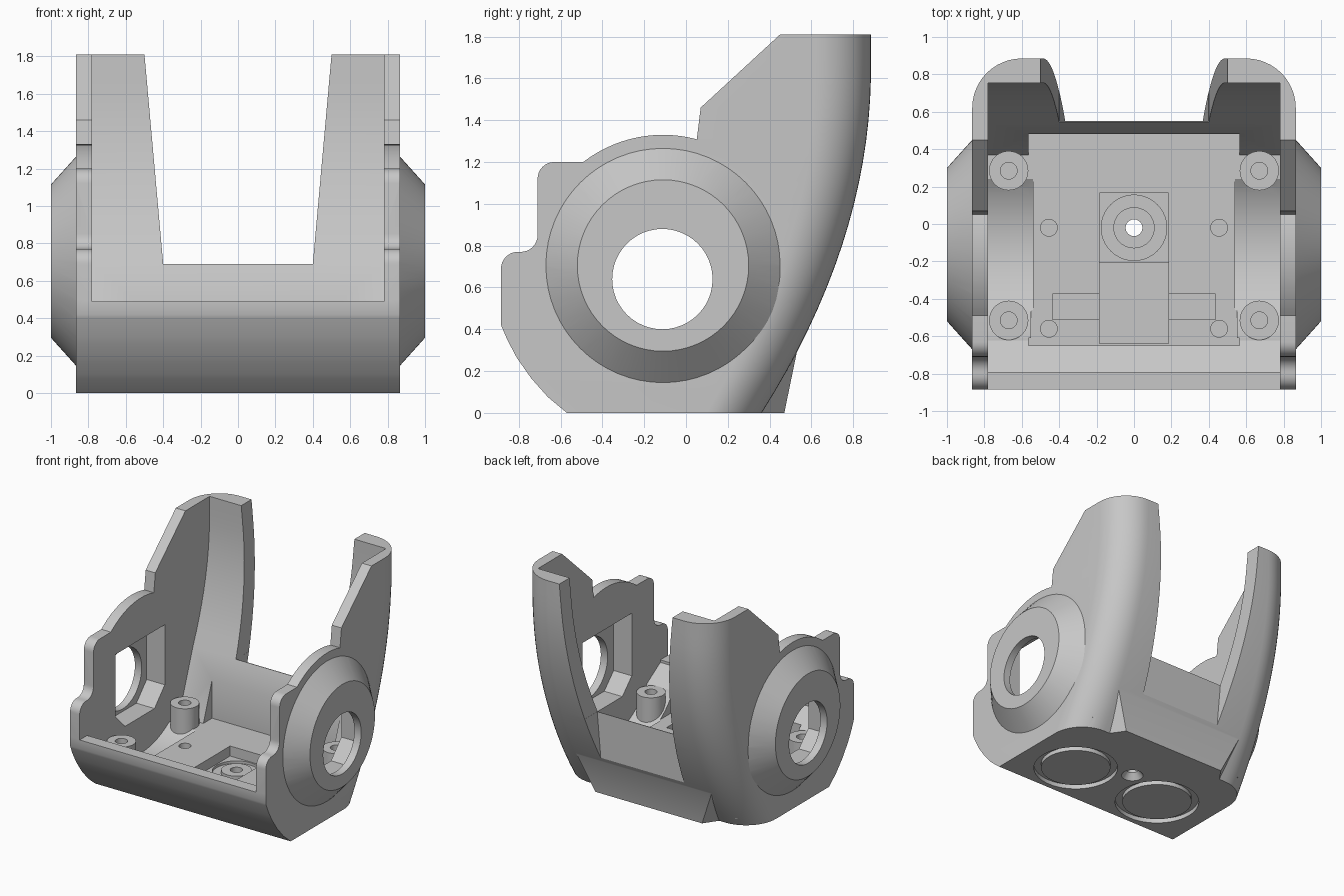
import bpy, bmesh, math
from mathutils import Vector, Matrix

default = bpy.data.objects.get("Cube")
if default:
    bpy.data.objects.remove(default, do_unlink=True)

grey = bpy.data.materials.new("light_grey")
grey.use_nodes = True
grey.diffuse_color = (0.57, 0.57, 0.57, 1)
grey.node_tree.nodes["Principled BSDF"].inputs["Base Color"].default_value = (0.57, 0.57, 0.57, 1)

SIDE, INNER, TOP = 0.865, 0.78, 1.81
HUB_Y, HUB_Z = -0.11, 0.705
FLOOR, SILL = 0.2, 0.365


def finish(name, bm):
    bmesh.ops.recalc_face_normals(bm, faces=bm.faces)
    mesh = bpy.data.meshes.new(name)
    bm.to_mesh(mesh)
    bm.free()
    mesh.materials.append(grey)
    ob = bpy.data.objects.new(name, mesh)
    bpy.context.collection.objects.link(ob)
    return ob


def loft(name, rings):
    bm = bmesh.new()
    loops = [[bm.verts.new(p) for p in ring] for ring in rings]
    n = len(loops[0])
    for a, b in zip(loops, loops[1:]):
        for i in range(n):
            j = (i + 1) % n
            bm.faces.new((a[i], a[j], b[j], b[i]))
    bm.faces.new(loops[0])
    bm.faces.new(loops[-1])
    return finish(name, bm)


def prism_x(name, profile, x0, x1):
    return loft(name, [[(x, y, z) for y, z in profile] for x in (x0, x1)])


def prism_y(name, profile, y0, y1):
    return loft(name, [[(x, y, z) for x, z in profile] for y in (y0, y1)])


def box(name, x0, x1, y0, y1, z0, z1):
    return prism_x(name, [(y0, z0), (y1, z0), (y1, z1), (y0, z1)], x0, x1)


def cone(name, start, end, r0, r1=None, segments=40):
    start, end = Vector(start), Vector(end)
    axis = end - start
    bm = bmesh.new()
    bmesh.ops.create_cone(bm, cap_ends=True, segments=segments, radius1=r0,
                          radius2=r0 if r1 is None else r1, depth=axis.length)
    turn = Vector((0, 0, 1)).rotation_difference(axis).to_matrix().to_4x4()
    bm.transform(Matrix.Translation((start + end) / 2) @ turn)
    return finish(name, bm)


def combine(tool, operation):
    mod = body.modifiers.new("combine", "BOOLEAN")
    mod.operation, mod.object, mod.solver = operation, tool, "EXACT"
    bpy.context.view_layer.objects.active = body
    bpy.ops.object.modifier_apply(modifier=mod.name)
    bpy.data.objects.remove(tool, do_unlink=True)


def cut(tool):
    combine(tool, "DIFFERENCE")


def add(tool):
    combine(tool, "UNION")


def arc(cy, cz, r, a0, a1, n=8):
    angles = [math.radians(a0 + (a1 - a0) * i / n) for i in range(n + 1)]
    return [(cy + r * math.cos(a), cz + r * math.sin(a)) for a in angles]


def bow(z, y, k):
    # Curve of the back, leaning forward towards the base
    return y - k * max(0, 1.65 - z) ** 2


# Outer shell: rounded back corners swept along the curved back
def shell_ring(z):
    r = 0.265
    corner = arc(SIDE - r, bow(z, 0.885, 0.192) - r, r, 0, 90, 12)
    half = [(SIDE, -1.2)] + corner
    return [(x, y, z) for x, y in half] + [(-x, y, z) for x, y in reversed(half)]


body = loft("housing", [shell_ring(-0.1 + 0.1 * i) for i in range(21)])

# Sloping panel low on the back
bm = bmesh.new()
for s in (-1, 1):
    for p in ((0.6, 0.532, 0.3), (0.45, 0.46, -0.05), (0.6, 0.1, 0.3), (0.7, 0.1, -0.05)):
        bm.verts.new((s * p[0], p[1], p[2]))
bmesh.ops.convex_hull(bm, input=bm.verts)
add(finish("back_panel", bm))

# Side outline
outline = [(-0.57, 0), (-0.66, 0.075), (-0.74, 0.165), (-0.81, 0.265), (-0.855, 0.35), (-0.885, 0.42)]
outline += arc(-0.805, 0.69, 0.08, 180, 90)
outline += arc(-0.79, 0.85, 0.08, -90, 0)
outline += arc(-0.63, 1.12, 0.08, 180, 90)
outline += arc(HUB_Y, HUB_Z, 0.625, 127.5, 75, 14)
outline += [(0.07, 1.46), (0.45, TOP), (1.1, TOP), (1.1, 0)]
combine(prism_x("side_outline", outline, -1.1, 1.1), "INTERSECT")

# Main cavity with a sloping front sill and a leaning back wall
cavity = [(-1.3, 0.49), (-0.79, 0.49), (-0.79, 0.47), (-0.62, SILL), (-0.4, SILL), (-0.4, FLOOR), (0.37, FLOOR)]
cavity += [(bow(z, 0.755, 0.228), z) for z in [0.69 + 0.1 * i for i in range(13)]]
cavity += [(-1.3, 1.89)]
cut(prism_x("cavity", cavity, -INNER, INNER))

# Centre floor pocket, wider at its front and back ends
cut(box("floor_pocket", -0.55, 0.55, -0.63, 0.3, FLOOR, 0.46))
cut(box("front_groove", -0.565, 0.565, -0.65, -0.61, FLOOR, 0.46))
cut(box("back_pocket", -0.565, 0.565, 0.25, 0.48, FLOOR, 0.6))

# Opening between the two towers, above and behind the low back wall
cut(prism_y("tower_gap", [(-0.4, 0.69), (0.4, 0.69), (0.51, 1.92), (-0.51, 1.92)], 0.2, 1.2))
cut(prism_y("wall_gap", [(-0.365, 0.3), (0.365, 0.3), (0.402, 0.72), (-0.402, 0.72)], 0.55, 1.2))

# Hubs with a recess inside, and one shaft hole through both
recess = [(-0.43, 0.5), (-0.31, 0.38), (0.06, 0.38), (0.19, 0.52), (0.19, 1.0), (-0.43, 1.0)]
for s in (-1, 1):
    add(cone("hub", (s * 0.84, HUB_Y, HUB_Z), (s, HUB_Y, HUB_Z), 0.588, 0.41, 64))
    cut(prism_x("hub_recess", recess, s * 0.7, s * 0.94))
shaft = arc(HUB_Y - 0.003, 0.64, 0.24, 0, 352.5, 47)
cut(prism_x("shaft_hole", shaft, -1.2, 1.2))

# Curved trough along each side wall
trough = arc(HUB_Y, HUB_Z, 0.615, 2, 356.375, 63)
for s in (-1, 1):
    cut(prism_x("trough", trough, s * 0.54, s * INNER))

for s in (-1, 1):
    # Screw posts and floor screw holes
    for y in (-0.515, 0.285):
        add(cone("post", (s * 0.67, y, 0.07), (s * 0.67, y, 0.37), 0.105))
        cut(cone("post_hole", (s * 0.67, y, 0.22), (s * 0.67, y, 0.4), 0.045, segments=24))
    for y in (-0.02, -0.56):
        cut(cone("floor_hole", (s * 0.455, y, 0.12), (s * 0.455, y, 0.3), 0.045, segments=24))

    # Slots in the floor and ring groove underneath
    cut(box("slot", s * 0.15, s * 0.435, -0.51, -0.375, 0.16, 0.3))
    cut(cone("foot_groove", (s * 0.405, -0.21, -0.02), (s * 0.405, -0.21, 0.035), 0.32, segments=48))
    add(cone("foot_disc", (s * 0.405, -0.21, 0.002), (s * 0.405, -0.21, 0.06), 0.265, segments=48))

# Central floor recess with ring boss and screw hole
cut(box("floor_strip", -0.185, 0.185, -0.64, -0.15, 0.15, 0.3))
cut(box("floor_square", -0.185, 0.185, -0.205, 0.165, 0.12, 0.3))
cut(cone("ring_recess", (0, -0.02, 0.1), (0, -0.02, 0.3), 0.175))
add(cone("ring_boss", (0, -0.02, 0.07), (0, -0.02, 0.13), 0.11))
cut(cone("centre_hole", (0, -0.02, -0.1), (0, -0.02, 0.3), 0.045, segments=24))
cut(cone("countersink", (0, -0.02, -0.01), (0, -0.02, 0.05), 0.09, 0.045, 32))

# Smooth curves, sharp edges
bpy.ops.object.select_all(action="DESELECT")
body.select_set(True)
bpy.context.view_layer.objects.active = body
bpy.ops.object.shade_smooth_by_angle(angle=math.radians(25))
